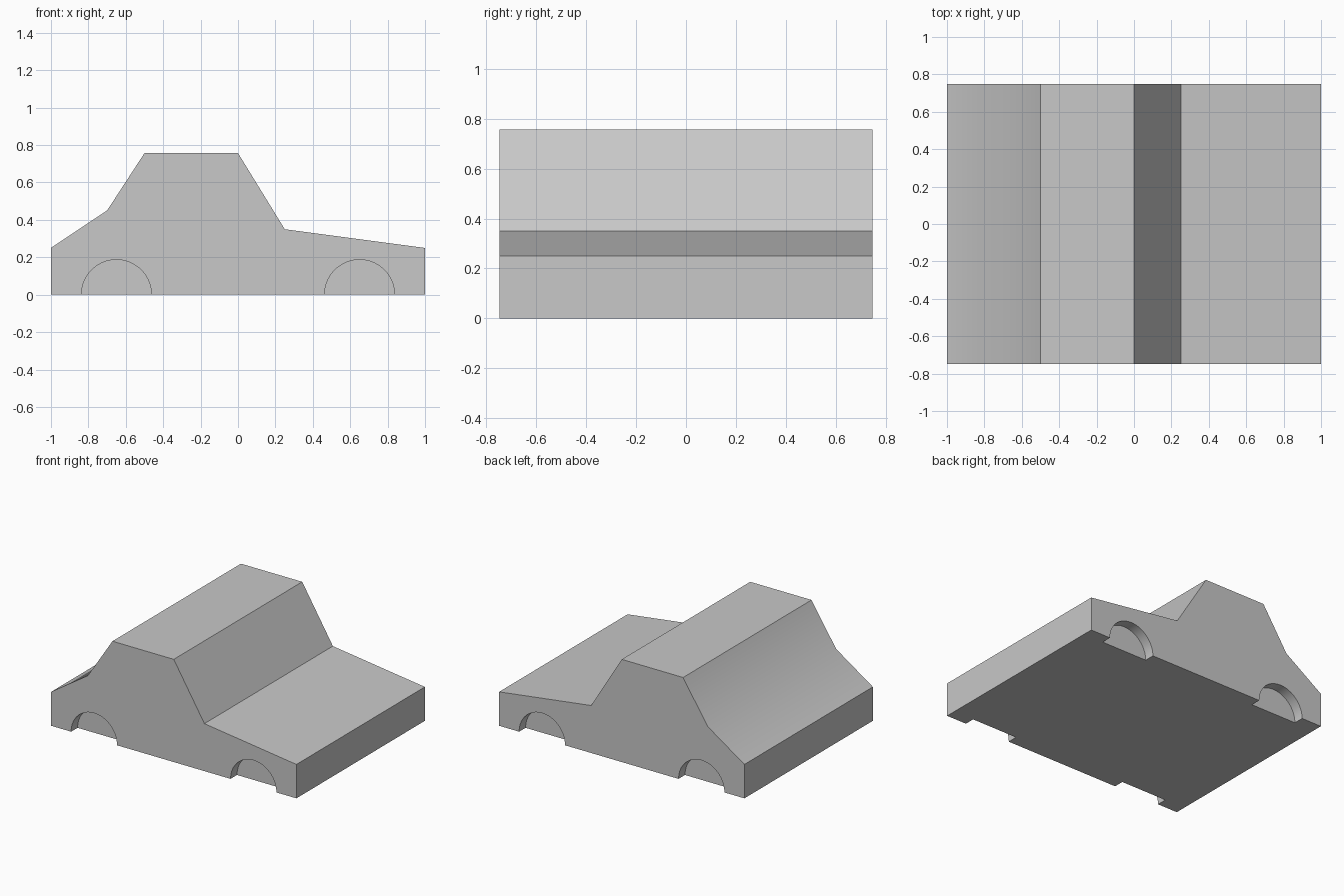
import bpy
import bmesh
import math

cube = bpy.data.objects.get("Cube")
if cube:
    bpy.data.objects.remove(cube, do_unlink=True)

HALF_WIDTH = 0.748
ARCH_X = 0.65
ARCH_RADIUS = 0.187
ARCH_DEPTH = 0.075

# Paint
grey = bpy.data.materials.new("plain_grey")
grey.use_nodes = True
colour = (0.58, 0.58, 0.58, 1)
grey.diffuse_color = colour
grey.node_tree.nodes["Principled BSDF"].inputs["Base Color"].default_value = colour

# Car body: side profile (x, z) extruded across the width
profile = [(-1, 0), (1, 0), (1, 0.25), (0.25, 0.35), (0, 0.757),
           (-0.5, 0.757), (-0.7, 0.45), (-1, 0.25)]
bm = bmesh.new()
side = bm.faces.new([bm.verts.new((x, -HALF_WIDTH, z)) for x, z in profile])
extruded = bmesh.ops.extrude_face_region(bm, geom=[side], use_keep_orig=True)
moved = [v for v in extruded["geom"] if isinstance(v, bmesh.types.BMVert)]
bmesh.ops.translate(bm, verts=moved, vec=(0, 2 * HALF_WIDTH, 0))
bmesh.ops.recalc_face_normals(bm, faces=bm.faces)
mesh = bpy.data.meshes.new("car_body")
bm.to_mesh(mesh)
bm.free()
mesh.materials.append(grey)
body = bpy.data.objects.new("car_body", mesh)
bpy.context.collection.objects.link(body)


def cut_wheel_arch(x_sign, y_sign):
    """Carve one shallow round wheel recess into a side of the body."""
    length = 0.3
    y = y_sign * (HALF_WIDTH - ARCH_DEPTH + length / 2)
    bpy.ops.mesh.primitive_cylinder_add(
        vertices=64, radius=ARCH_RADIUS, depth=length,
        location=(x_sign * ARCH_X, y, 0), rotation=(math.pi / 2, 0, 0))
    cutter = bpy.context.object
    cutter.name = "wheel_arch_cutter"
    cutter.hide_render = True
    cutter.data.materials.append(grey)
    mod = body.modifiers.new("wheel_arch", "BOOLEAN")
    mod.operation = "DIFFERENCE"
    mod.solver = "EXACT"
    mod.object = cutter
    bpy.ops.object.select_all(action="DESELECT")
    body.select_set(True)
    bpy.context.view_layer.objects.active = body
    bpy.ops.object.modifier_apply(modifier=mod.name)
    bpy.data.objects.remove(cutter, do_unlink=True)


# Wheel arches
for x_sign in (-1, 1):
    for y_sign in (-1, 1):
        cut_wheel_arch(x_sign, y_sign)

# Soft bend in the rear slope and arches, crisp edges elsewhere
bpy.ops.object.shade_smooth_by_angle(angle=math.radians(30))
